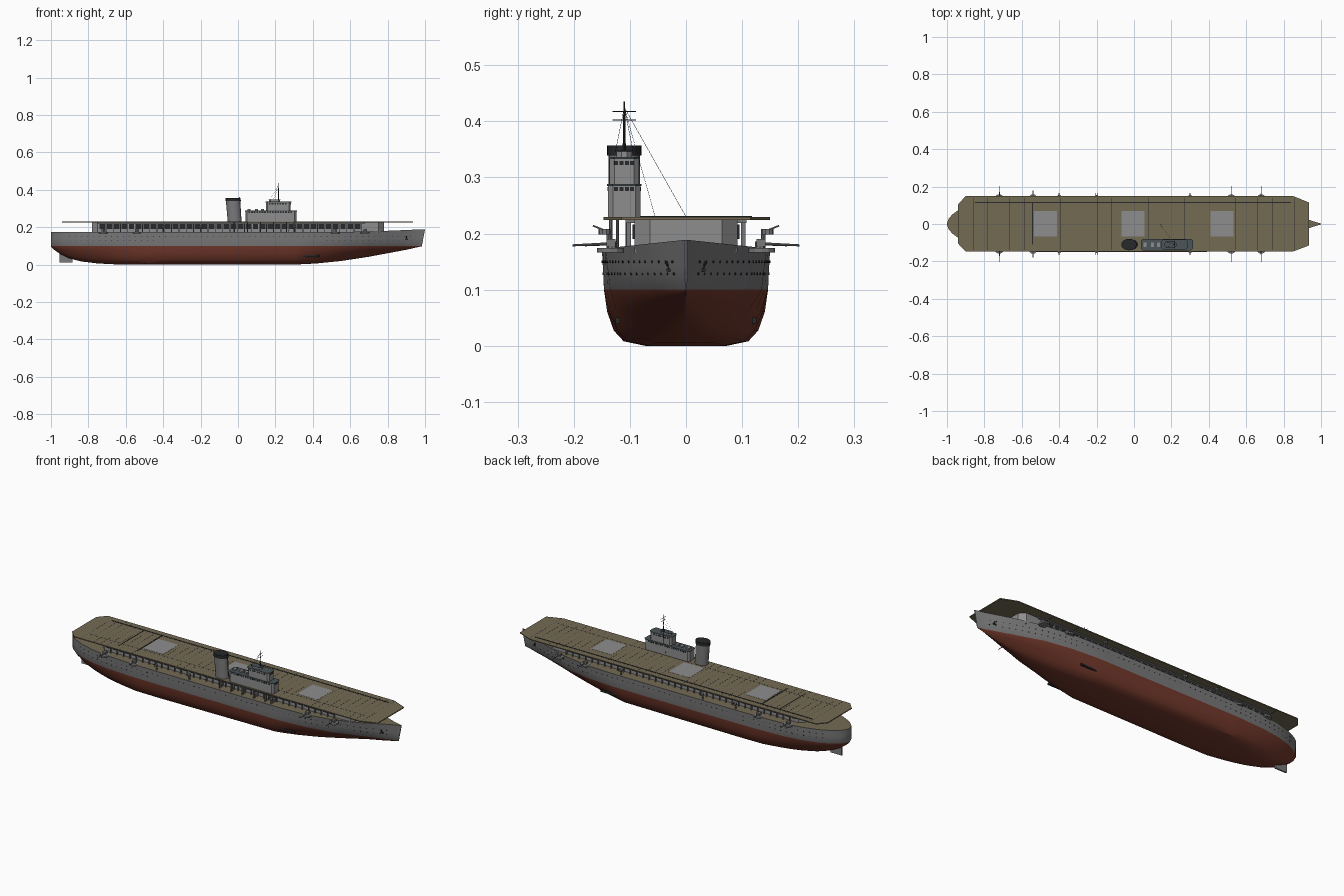
import bpy, bmesh, math
from mathutils import Vector, Matrix

if "Cube" in bpy.data.objects:
    bpy.data.objects.remove(bpy.data.objects["Cube"])

def mat(name, c):
    m = bpy.data.materials.new(name)
    m.diffuse_color = (*c, 1)
    m.use_nodes = True
    m.node_tree.nodes["Principled BSDF"].inputs["Base Color"].default_value = m.diffuse_color
    return m

GREY = mat("hull grey", (0.19, 0.19, 0.195))
LIGHT = mat("light grey", (0.27, 0.27, 0.27))
RED = mat("bottom red", (0.17, 0.04, 0.024))
WOOD = mat("deck tan", (0.175, 0.145, 0.088))
DARK = mat("dark grey", (0.02, 0.021, 0.023))
SLATE = mat("roof slate", (0.07, 0.09, 0.10))

class Part:
    """Collects simple solids into one named object."""
    def __init__(self, name, *mats):
        self.name, self.mats, self.bm = name, mats, bmesh.new()

    def box(self, x0, x1, y0, y1, z0, z1):
        M = Matrix.Translation(((x0+x1)/2, (y0+y1)/2, (z0+z1)/2)) @ Matrix.Diagonal((x1-x0, y1-y0, z1-z0, 1))
        bmesh.ops.create_cube(self.bm, size=1, matrix=M)

    def rod(self, a, b, r, r2=None, n=8):
        a, b = Vector(a), Vector(b)
        M = Matrix.Translation((a+b)/2) @ (b-a).to_track_quat('Z', 'Y').to_matrix().to_4x4()
        bmesh.ops.create_cone(self.bm, cap_ends=True, segments=n, radius1=r,
                              radius2=r if r2 is None else r2, depth=(b-a).length, matrix=M)

    def loft(self, rings):
        rows = [[self.bm.verts.new(p) for p in ring] for ring in rings]
        n = len(rows[0])
        for a, b in zip(rows, rows[1:]):
            for i in range(n):
                self.bm.faces.new((a[i], a[(i+1) % n], b[(i+1) % n], b[i]))
        self.bm.faces.new(rows[0][::-1])
        self.bm.faces.new(rows[-1])

    def prism(self, outline, z0, z1):
        self.loft([[(x, y, z) for x, y in outline] for z in (z0, z1)])

    def done(self, rule=None, smooth=None):
        bmesh.ops.recalc_face_normals(self.bm, faces=self.bm.faces)
        if rule:
            for f in self.bm.faces:
                f.material_index = rule(f)
        me = bpy.data.meshes.new(self.name)
        self.bm.to_mesh(me)
        self.bm.free()
        for m in self.mats:
            me.materials.append(m)
        ob = bpy.data.objects.new(self.name, me)
        bpy.context.collection.objects.link(ob)
        if smooth:
            bpy.context.view_layer.objects.active = ob
            ob.select_set(True)
            bpy.ops.object.shade_smooth_by_angle(angle=math.radians(smooth))
            ob.select_set(False)
        return ob

def lerp(table, x):
    for (x0, v0), (x1, v1) in zip(table, table[1:]):
        if x <= x1:
            return v0 + (v1-v0)*max(0, (x-x0)/(x1-x0))
    return table[-1][1]

def cut_box(x0, x1, y0, y1, c):
    """Rectangle outline with chamfered corners."""
    return [(x0+c, y0), (x1-c, y0), (x1, y0+c), (x1, y1-c), (x1-c, y1), (x0+c, y1), (x0, y1-c), (x0, y0+c)]

# ---- hull: half breadth, keel height and V-shape along the length
BEAM = [(-1, .004), (-.99, .03), (-.97, .052), (-.94, .074), (-.88, .102), (-.8, .125), (-.7, .14), (-.55, .148),
        (-.4, .15), (.35, .15), (.5, .144), (.65, .122), (.8, .078), (.9, .038), (.95, .017), (1, .002)]
KEEL = [(-1, .096), (-.98, .077), (-.95, .056), (-.9, .033), (-.84, .017), (-.75, .006), (-.65, .001), (-.5, 0),
        (.3, 0), (.42, .006), (.55, .019), (.7, .042), (.85, .07), (1, .098)]
VEE = [(-1, .7), (-.8, .4), (-.55, 0), (.25, 0), (.8, 1), (1, 1)]
FINE = [(-.9, .975), (.35, .975), (.65, .9), (.9, .68), (1, .6)]

def sheer(x):
    return .173 + (.016*(1-lerp(BEAM, x)/.15) if x > 0 else 0)

LOW = [(0, .5, .02), (.08, .76, .16), (.27, .88, .38), (.6, .96, .7), (1, 1, 1)]
hull = Part("hull", GREY, RED, WOOD)
rings = []
for x in sorted({p[0] for t in (BEAM, KEEL) for p in t}):
    b, k, v, top = lerp(BEAM, x), lerp(KEEL, x), lerp(VEE, x), sheer(x)
    w = b*lerp(FINE, x)
    half = [(w*(m+(s-m)*v), k+(.1-k)*t) for t, m, s in LOW] + [((w+b)/2, .14), (b, top)]
    rake = lambda z: .017*max(0, (x-.9)/.1)*min(1, (top-z)/(top-.1))
    rings.append([(x-rake(z), y, z) for y, z in half[::-1]] + [(x-rake(z), -y, z) for y, z in half])
hull.loft(rings)
hull.done(lambda f: 2 if f.normal.z > .8 else (1 if f.calc_center_median().z < .1 else 0), 35)

# ---- portholes, anchors and hull slots
ports = Part("portholes", DARK)
for s in (-1, 1):
    for i in range(58):
        x = -.9 + i*.032
        for z in ((.15, .128) if abs(x) > .45 else (.15,)):
            b = lerp(BEAM, x)
            q = (z-.1)/(sheer(x)-.1)
            y = b*(lerp(FINE, x)*(1-q)+q) + .0006
            ports.rod((x, s*(y-.004), z), (x, s*(y+.001), z), .0022, n=6)
    ports.rod((.9, s*.026, .135), (.9, s*.036, .15), .003)
    ports.box(.892, .908, s*.03-.005, s*.03+.005, .132, .138)
    ports.box(.34, .435, s*.122-.004, s*.122+.004, .04, .05)
ports.done()

rudder = Part("rudder", GREY)
rudder.box(-.955, -.885, -.004, .004, .012, .066)
rudder.done()

# ---- hangar with window openings along both sides
hangar = Part("hangar", LIGHT)
hangar.prism(cut_box(-.78, .78, -.092, .092, .028), .165, .226)
hangar.done()
win = Part("hangar_openings", DARK)
frames = Part("hangar_frames", GREY)
for s in (-1, 1):
    for i in range(36):
        x = -.74 + i*.039
        y = s*.092
        win.box(x, x+.029, y-.003, y+.003, .19, .216)
        frames.box(x+.032, x+.036, y-.004+s*.01, y+.004+s*.01, .172, .226)
    frames.box(-.75, .68, s*.1-.008, s*.1+.008, .219, .225)
win.done()
frames.done()

# ---- flight deck, lifts and deck markings
deck = Part("flight_deck", WOOD)
deck.prism([(-.94, -.105), (-.9, -.147), (.85, -.147), (.935, -.115), (.935, .115), (.85, .15), (-.9, .15), (-.94, .105)],
           .2245, .2295)
deck.done()
lifts = Part("aircraft_lifts", LIGHT)
for x in (-.473, -.005, .47):
    lifts.box(x-.062, x+.062, -.066, .07, .226, .2303)
lifts.done()
lines = Part("deck_lines", DARK)
lines.box(-.85, .84, .112, .118, .228, .231)
lines.box(-.85, .84, -.081, -.079, .228, .2298)
lines.box(-.545, -.54, -.11, .115, .228, .231)
lines.box(-.653, -.651, -.11, .115, .228, .231)
for i in range(45):
    x = -.86 + i*.039
    if all(abs(x-c) > .065 for c in (-.473, -.005, .47)):
        lines.box(x, x+.0008, -.14, .14, .228, .2297)
lines.done()

# ---- main guns on side platforms and light guns under the deck edge
guns = Part("side_guns", GREY, DARK)
for s in (-1, 1):
    for x in (-.72, -.54, .52, .68):
        guns.rod((x, s*.135, .166), (x, s*.135, .174), .024, n=12)
        guns.rod((x, s*.132, .172), (x, s*.132, .186), .009, n=8)
        guns.box(x-.01, x+.01, s*.134-.008, s*.134+.008, .177, .19)
        tip = .18 if x == -.54 else .202
        guns.rod((x, s*.13, .182), (x, s*tip, .179), .0028, .0018)
    for x in (-.4, -.2, .3):
        guns.rod((x, s*.145, .198), (x, s*.145, .208), .011, n=10)
        guns.rod((x, s*.138, .174), (x, s*.138, .2), .004)
        for dx in (-.004, .004):
            guns.rod((x+dx, s*.146, .206), (x+dx, s*.166, .214), .0015)
guns.done()

# ---- island: two rounded blocks with roofs, windows and supports
Y = -.11
isl = Part("island_blocks", LIGHT)
roof = Part("island_roofs", SLATE)
for x0, x1, h, z0, z1 in ((.04, .312, .029, .2295, .285), (.15, .282, .026, .285, .333), (.165, .225, .014, .333, .345)):
    isl.prism(cut_box(x0, x1, Y-h, Y+h, .009), z0, z1)
    roof.prism(cut_box(x0-.003, x1+.003, Y-h-.002, Y+h+.002, .01), z1, z1+.003)
for x in (.06, .1, .13):
    isl.box(x-.008, x+.008, Y-.012, Y+.012, .285, .296)
isl.done()
roof.done()
iw = Part("island_windows", DARK)
for x0, x1, h, z in ((.04, .312, .029, .276), (.15, .282, .026, .322)):
    n = int((x1-x0-.03)/.014)
    for i in range(n):
        x = x0 + .016 + i*.014
        for s in (-1, 1):
            iw.box(x, x+.009, Y+s*h-.001, Y+s*h+.001, z, z+.007)
    for i in range(4):
        y = Y - .018 + i*.0095
        iw.box(x1-.001, x1+.001, y, y+.007, z, z+.007)
iw.done()
sup = Part("island_supports", GREY)
for x in (-.02, .05, .12, .19, .26, .3):
    for y in (-.134, -.122, -.105):
        sup.rod((x, y, .17), (x, y, .227), .0028)
sup.done()

# ---- raked oval funnel with dark cap
def oval(cx, rx, ry, z):
    return [(cx+rx*math.cos(i*math.pi/14), Y+ry*math.sin(i*math.pi/14), z) for i in range(28)]
funnel = Part("funnel", GREY)
funnel.loft([oval(-.018, .037, .028, .228), oval(-.027, .038, .028, .345)])
funnel.done(smooth=35)
cap = Part("funnel_cap", DARK)
cap.loft([oval(-.026, .041, .0305, .339), oval(-.027, .041, .0305, .357)])
cap.rod((.016, Y, .23), (.008, Y, .36), .003)
cap.done(smooth=35)

# ---- mast, yards and stays
mast = Part("mast", DARK)
mast.rod((.216, Y, .333), (.216, Y, .435), .003, .0015)
for z in (.402, .417):
    mast.rod((.216, Y-.021, z), (.216, Y+.021, z), .001, n=5)
for p in ((.16, -.055, .23), (.14, 0, .23), (.17, Y-.016, .345), (.17, Y+.016, .345)):
    mast.rod((.216, Y, .425), p, .0004, n=4)
mast.done()
